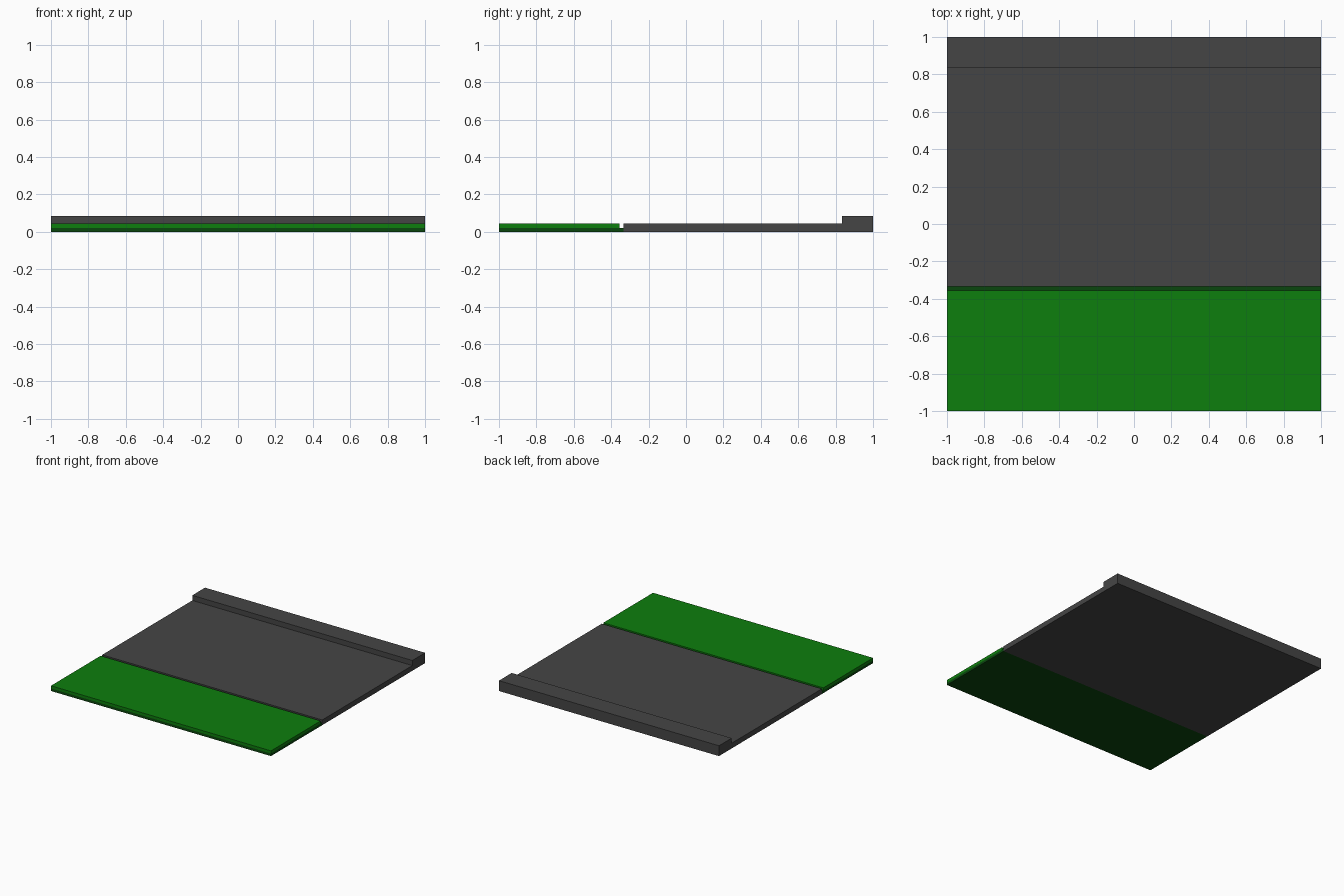
import bpy

if "Cube" in bpy.data.objects:
    bpy.data.objects.remove(bpy.data.objects["Cube"])


def material(name, rgb):
    m = bpy.data.materials.new(name)
    m.diffuse_color = (*rgb, 1.0)
    m.use_nodes = True
    m.node_tree.nodes["Principled BSDF"].inputs["Base Color"].default_value = m.diffuse_color
    return m


asphalt = material("dark grey", (0.060, 0.060, 0.060))
grass = material("grass green", (0.004, 0.210, 0.004))
soil = material("dark green", (0.003, 0.062, 0.004))


def slab(name, y0, y1, z0, z1, mat):
    """Full-width box spanning the given y and z range."""
    bpy.ops.mesh.primitive_cube_add(size=1)
    ob = bpy.context.object
    ob.name = name
    for v in ob.data.vertices:
        v.co = (v.co.x * 2, y1 if v.co.y > 0 else y0, z1 if v.co.z > 0 else z0)
    ob.data.materials.append(mat)


# verge: dark base slightly deeper than the grass layer, leaving a narrow gutter
slab("verge_base", -1.0, -0.335, 0.0, 0.021, soil)
slab("grass_top", -1.0, -0.355, 0.021, 0.043, grass)

# road surface and raised kerb along the back
slab("road", -0.335, 0.835, 0.0, 0.043, asphalt)
slab("kerb", 0.835, 1.0, 0.0, 0.085, asphalt)
